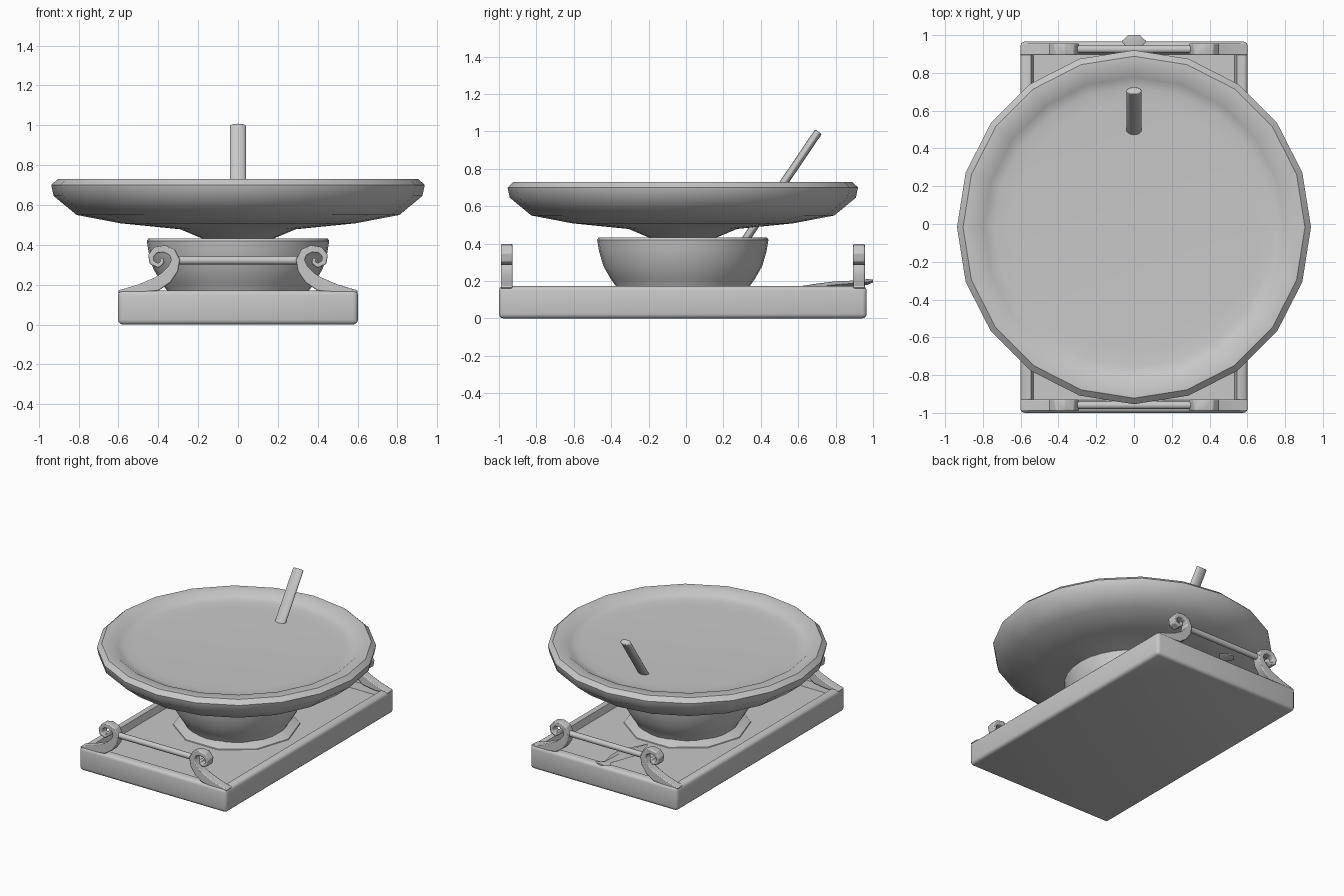
import bpy, bmesh, math
from mathutils import Vector

cube = bpy.data.objects.get("Cube")
if cube:
    bpy.data.objects.remove(cube)

CY = -0.017  # shared centre of tray, bowl and plate

grey = bpy.data.materials.new("plain grey")
grey.use_nodes = True
grey.diffuse_color = (0.58, 0.58, 0.58, 1)
grey.node_tree.nodes["Principled BSDF"].inputs["Base Color"].default_value = (0.58, 0.58, 0.58, 1)


def finish(bm, name, angle=35, bevel=0.0):
    bmesh.ops.recalc_face_normals(bm, faces=bm.faces[:])
    mesh = bpy.data.meshes.new(name)
    bm.to_mesh(mesh)
    bm.free()
    obj = bpy.data.objects.new(name, mesh)
    bpy.context.collection.objects.link(obj)
    mesh.materials.append(grey)
    if bevel:
        mod = obj.modifiers.new("edges", "BEVEL")
        mod.width, mod.segments, mod.limit_method = bevel, 2, "ANGLE"
    bpy.ops.object.select_all(action="DESELECT")
    obj.select_set(True)
    bpy.context.view_layer.objects.active = obj
    bpy.ops.object.shade_smooth_by_angle(angle=math.radians(angle))


def skin(bm, rings):
    """Join rings of vertices into a closed tube with end caps."""
    n = len(rings[0])
    for a, b in zip(rings, rings[1:]):
        for i in range(n):
            j = (i + 1) % n
            bm.faces.new((a[i], a[j], b[j], b[i]))
    bm.faces.new(rings[0])
    bm.faces.new(rings[-1])


def lathe(name, profile, sides, angle=35):
    """Turn (radius, height) points about the centre axis."""
    bm = bmesh.new()
    turns = [math.tau * i / sides for i in range(sides)]
    skin(bm, [[bm.verts.new((r * math.cos(t), CY + r * math.sin(t), z)) for t in turns]
              for r, z in profile])
    finish(bm, name, angle)


def rod(name, start, end, radius, flat=1.0, bevel=0.0):
    """Straight rod; flat squashes its thickness across the x axis."""
    start, end = Vector(start), Vector(end)
    bm = bmesh.new()
    bmesh.ops.create_cone(bm, cap_ends=True, segments=12, radius1=radius,
                          radius2=radius, depth=(end - start).length)
    turn = Vector((0, 0, 1)).rotation_difference(end - start)
    for v in bm.verts:
        v.co.y *= flat
        v.co = turn @ v.co + (start + end) / 2
    finish(bm, name, 40, bevel)


# Tray: rounded box with a sunken floor
bm = bmesh.new()
bmesh.ops.create_cube(bm, size=1)
for v in bm.verts:
    v.co = (v.co.x * 1.204, CY + v.co.y * 1.966, (v.co.z + 0.5) * 0.172)
bmesh.ops.bevel(bm, geom=bm.edges[:], offset=0.024, segments=3, profile=0.5, affect="EDGES")
top = max(bm.faces, key=lambda f: (round(f.calc_center_median().z, 4), f.calc_area()))
bmesh.ops.inset_region(bm, faces=[top], thickness=0.046)
bmesh.ops.inset_region(bm, faces=[top], thickness=0.018)
for v in top.verts:
    v.co.z = 0.125
finish(bm, "tray")

# Bowl, and the angular foot it stands on
lathe("bowl", [(0.34, 0.125), (0.352, 0.165), (0.385, 0.21), (0.425, 0.28),
               (0.448, 0.36), (0.458, 0.42), (0.45, 0.432)], 32)
lathe("bowl_foot", [(0.43, 0.122), (0.425, 0.13), (0.35, 0.155)], 10, 15)

# Shallow plate with a raised rim
lathe("plate", [(0.18, 0.432), (0.29, 0.478), (0.59, 0.508), (0.81, 0.55), (0.925, 0.645),
                (0.937, 0.70), (0.905, 0.73), (0.832, 0.73), (0.795, 0.702),
                (0.74, 0.692), (0.66, 0.688)], 20, 40)

# Slanted flat handle passing through the plate into the bowl
rod("handle", (0, 0.29, 0.38), (0, 0.708, 0.998), 0.042, 0.52, 0.006)

# Scroll bracket: a strip (x, z, half width) that curls outward
STRIP = [(0.60, 0.165, 0.006), (0.50, 0.178, 0.022), (0.41, 0.202, 0.034), (0.36, 0.235, 0.032),
         (0.325, 0.28, 0.027), (0.313, 0.325, 0.022), (0.33, 0.362, 0.02), (0.37, 0.38, 0.018),
         (0.412, 0.374, 0.017), (0.437, 0.345, 0.015), (0.432, 0.31, 0.013),
         (0.40, 0.295, 0.012), (0.378, 0.312, 0.011), (0.385, 0.332, 0.01)]


def scroll(name, side, y):
    bm = bmesh.new()
    rings = []
    for i, (x, z, w) in enumerate(STRIP):
        a, b = STRIP[max(i - 1, 0)], STRIP[min(i + 1, len(STRIP) - 1)]
        n = Vector((a[1] - b[1], b[0] - a[0])).normalized() * w
        rings.append([bm.verts.new((side * (x + s * n.x), y + d, z + s * n.y))
                      for s, d in ((1, -0.031), (1, 0.031), (-1, 0.031), (-1, -0.031))])
    skin(bm, rings)
    finish(bm, name, 40, 0.008)


# Carrying handles at both ends
for end, sign in (("front", -1), ("back", 1)):
    y = CY + sign * 0.942
    for label, side in (("left", 1), ("right", -1)):
        scroll(f"{end}_{label}_scroll", side, y)
    rod(f"{end}_bar", (-0.31, y, 0.322), (0.31, y, 0.322), 0.021)

# Leaf-shaped pointer with a flared tail: (y, half width, height, half thickness)
LEAF = [(0.45, 0.006, 0.142, 0.004), (0.58, 0.05, 0.153, 0.014), (0.70, 0.07, 0.168, 0.018),
        (0.80, 0.055, 0.18, 0.018), (0.92, 0.025, 0.189, 0.014), (0.968, 0.065, 0.194, 0.016),
        (1.0, 0.03, 0.20, 0.008)]
bm = bmesh.new()
skin(bm, [[bm.verts.new(p) for p in ((w, y, z), (0, y, z + t), (-w, y, z), (0, y, z - t))]
          for y, w, z, t in LEAF])
finish(bm, "pointer", 30)
